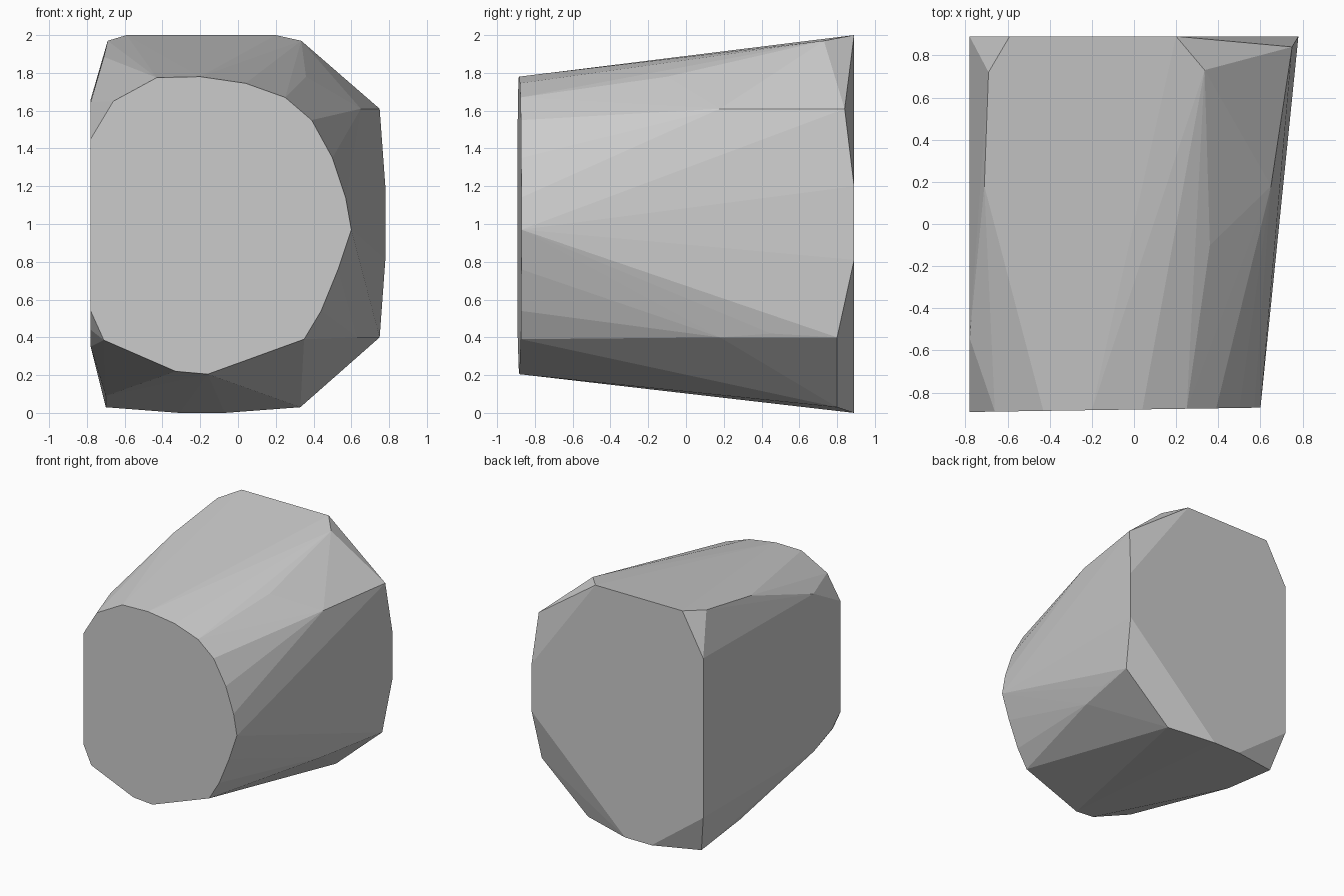
import bpy
import bmesh
import math

# Remove the default object
default = bpy.data.objects.get("Cube")
if default:
    bpy.data.objects.remove(default, do_unlink=True)


def make_material(name, color):
    material = bpy.data.materials.new(name)
    material.use_nodes = True
    material.diffuse_color = color
    material.node_tree.nodes["Principled BSDF"].inputs["Base Color"].default_value = color
    return material


def front_point(x, z):
    """Place a rim point on the slightly tilted front plane."""
    return (x, -0.88 + 0.015 * x, z)


def back_point(x, z):
    """Place a rim point on the upright back plane."""
    return (x, 0.89, z)


# Rounded front outline, clockwise from the flat side
front_outline = [
    (-0.78, 1.45), (-0.66, 1.65), (-0.43, 1.775), (-0.2, 1.78),
    (0.04, 1.745), (0.25, 1.67), (0.39, 1.55), (0.5, 1.35),
    (0.57, 1.14), (0.6, 0.97), (0.53, 0.76), (0.44, 0.54),
    (0.35, 0.39), (-0.16, 0.205), (-0.33, 0.22), (-0.71, 0.385),
    (-0.78, 0.54),
]

# Larger back outline with cut corners
back_outline = [
    (-0.78, 1.66), (-0.59, 2), (0.2, 2), (0.78, 1.2),
    (0.78, 0.81), (-0.07, 0), (-0.31, 0), (-0.78, 0.35),
]

# Chamfer corners and bends along the sides
top_bends = [
    (-0.69, 0.72, 1.97), (-0.71, 0.18, 1.885), (-0.78, -0.54, 1.645),
    (0.335, 0.73, 1.97), (0.36, 0.2, 1.84), (0.36, -0.1, 1.78),
]
side_bends = [
    (0.75, 0.84, 1.61), (0.69, 0.48, 1.59), (0.65, 0.18, 1.61),
    (0.75, 0.8, 0.4), (0.69, 0.45, 0.42), (0.63, 0.18, 0.4),
]
bottom_bends = [
    (0.33, 0.8, 0.03), (-0.7, 0.8, 0.03), (-0.7, 0.3, 0.09),
    (-0.78, -0.55, 0.35), (-0.78, -0.78, 0.44),
]

points = [front_point(*p) for p in front_outline]
points += [back_point(*p) for p in back_outline]
points += top_bends + side_bends + bottom_bends

# Wrap the outlines and bends in one closed faceted block
bm = bmesh.new()
for point in points:
    bm.verts.new(point)
hull = bmesh.ops.convex_hull(bm, input=bm.verts[:], use_existing_faces=False)
bmesh.ops.delete(bm, geom=[v for v in bm.verts if not v.link_faces], context='VERTS')

# Merge triangles that lie in the same plane
bmesh.ops.dissolve_limit(bm, angle_limit=math.radians(0.5),
                         verts=bm.verts[:], edges=bm.edges[:])
bmesh.ops.recalc_face_normals(bm, faces=bm.faces[:])

mesh = bpy.data.meshes.new("faceted_block")
bm.to_mesh(mesh)
bm.free()
mesh.materials.append(make_material("light grey", (0.6, 0.6, 0.6, 1)))
block = bpy.data.objects.new("faceted_block", mesh)
bpy.context.collection.objects.link(block)
